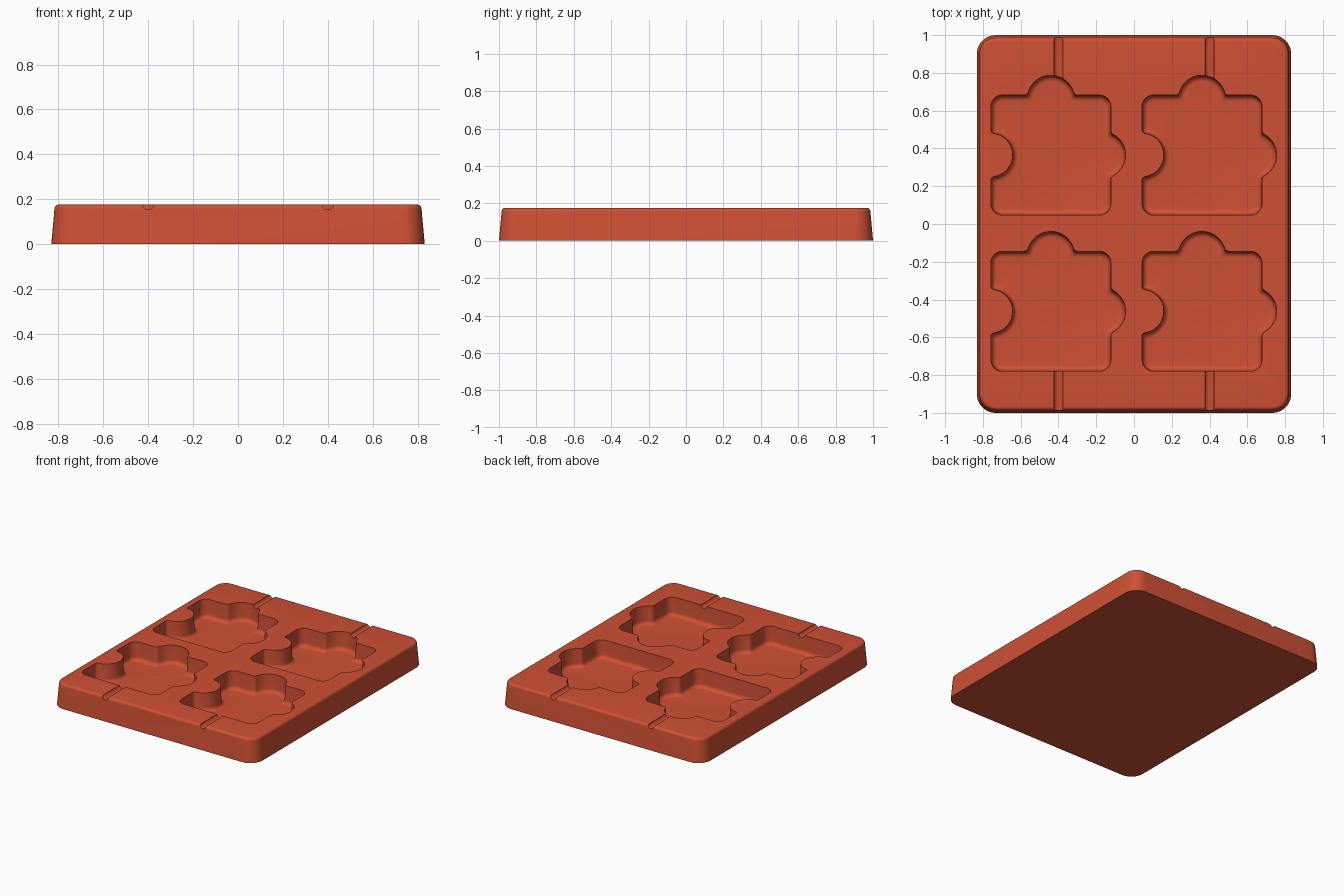
import bpy, bmesh, math
from mathutils import Vector, Matrix

cube = bpy.data.objects.get("Cube")
if cube:
    bpy.data.objects.remove(cube, do_unlink=True)

TOP = 0.176      # block height
FLOOR = 0.042    # pocket floor height
HALF = 0.3175    # half side of a pocket
QUARTER = math.pi / 2

clay = bpy.data.materials.new("terracotta red")
clay.use_nodes = True
colour = (0.62, 0.08, 0.035, 1)
clay.diffuse_color = colour
clay.node_tree.nodes["Principled BSDF"].inputs["Base Color"].default_value = colour


def arc(cx, cy, r, a0, a1, n):
    return [Vector((cx + r * math.cos(a0 + (a1 - a0) * i / n),
                    cy + r * math.sin(a0 + (a1 - a0) * i / n))) for i in range(n + 1)]


def rounded_rect(w, h, r):
    pts = []
    for k, (sx, sy) in enumerate(((1, 1), (-1, 1), (-1, -1), (1, -1))):
        pts += arc(sx * (w - r), sy * (h - r), r, k * QUARTER, (k + 1) * QUARTER, 10)
    return pts


def blend(a, corner, b):
    """Short rounded transition between an edge and an arc."""
    return [a * (1 - t) ** 2 + corner * 2 * t * (1 - t) + b * t * t
            for t in (0, 0.25, 0.5, 0.75)]


def feature(centre, r, edge, socket):
    """Tab or socket on an edge that faces +x, traced towards +y."""
    a = math.acos((edge - centre) / r)
    soft = 0.02
    step = soft / r
    start, end = (-a, a - 2 * math.pi) if socket else (-a, a)
    turn = -step if socket else step
    curve = arc(centre, 0, r, start + turn, end - turn, 24)
    low = Vector((edge, -r * math.sin(a)))
    high = Vector((edge, r * math.sin(a)))
    shift = Vector((0, soft))
    tail = blend(high + shift, high, curve[-1])
    return blend(low - shift, low, curve[0]) + curve + tail[::-1]


def puzzle_outline(d):
    """Puzzle piece outline, shrunk inwards by d."""
    edge = HALF - d
    sides = (feature(0.27, 0.125 - d, edge, False),      # right tab
             feature(0.2975, 0.125 - d, edge, False),    # back tab
             feature(HALF, 0.115 + d, edge, True),       # left socket
             [])                                         # plain front
    pts = []
    for k, side in enumerate(sides):
        rot = Matrix.Rotation(k * QUARTER, 2)
        corner = arc(HALF - 0.06, HALF - 0.06, 0.06 - d, 0, QUARTER, 8)
        pts += [rot @ p for p in side + corner]
    return pts


def loft(bm, rings, offset=(0, 0)):
    """Closed solid through (outline, z) rings, listed bottom to top."""
    loops = [[bm.verts.new((p.x + offset[0], p.y + offset[1], z)) for p in pts]
             for pts, z in rings]
    for low, high in zip(loops, loops[1:]):
        n = len(low)
        for i in range(n):
            j = (i + 1) % n
            bm.faces.new((low[i], low[j], high[j], high[i]))
    bm.faces.new(loops[0][::-1])
    bm.faces.new(loops[-1])


def make_object(name, bm):
    bmesh.ops.recalc_face_normals(bm, faces=bm.faces)
    mesh = bpy.data.meshes.new(name)
    bm.to_mesh(mesh)
    bm.free()
    mesh.materials.append(clay)
    ob = bpy.data.objects.new(name, mesh)
    bpy.context.scene.collection.objects.link(ob)
    return ob


# Tapered block with a rounded top rim
bm = bmesh.new()
rim = 0.02
rings = [(rounded_rect(0.832, 1.0, 0.1), 0)]
for i in range(6):
    a = QUARTER * i / 5
    d = 0.014 + rim * (1 - math.cos(a))
    rings.append((rounded_rect(0.832 - d, 1 - d, 0.1 - d), TOP - rim + rim * math.sin(a)))
loft(bm, rings)
block = make_object("mould_block", bm)

# Four pocket cutters with a filleted floor
bm = bmesh.new()
fillet = 0.028
profile = []
for i in range(7):
    a = QUARTER * i / 6
    profile.append((puzzle_outline(0.004 + fillet * (1 - math.sin(a))),
                    FLOOR + fillet * (1 - math.cos(a))))
profile += [(puzzle_outline(0), TOP), (puzzle_outline(0), TOP + 0.05)]
for x in (-0.44, 0.36):
    for y in (0.365, -0.462):
        loft(bm, profile, (x, y))
pockets = make_object("pocket_cutter", bm)

# Pouring channel cutters from the pockets to the outer edges
bm = bmesh.new()
for x in (-0.4, 0.4):
    for y in (-0.925, 0.925):
        place = Matrix.Translation((x, y, TOP + 0.002)) @ Matrix.Rotation(QUARTER, 4, 'X')
        bmesh.ops.create_cone(bm, cap_ends=True, segments=24, radius1=0.025,
                              radius2=0.025, depth=0.35, matrix=place)
channels = make_object("channel_cutter", bm)

# Cut the block, then discard the cutters
for cutter in (pockets, channels):
    cutter.hide_render = True
    mod = block.modifiers.new(cutter.name, 'BOOLEAN')
    mod.operation = 'DIFFERENCE'
    mod.solver = 'EXACT'
    mod.object = cutter
bpy.context.view_layer.update()
cut = bpy.data.meshes.new_from_object(block.evaluated_get(bpy.context.evaluated_depsgraph_get()))
block.modifiers.clear()
block.data = cut
for cutter in (pockets, channels):
    bpy.data.objects.remove(cutter, do_unlink=True)

bpy.ops.object.select_all(action='DESELECT')
block.select_set(True)
bpy.context.view_layer.objects.active = block
bpy.ops.object.shade_smooth_by_angle(angle=math.radians(35))
